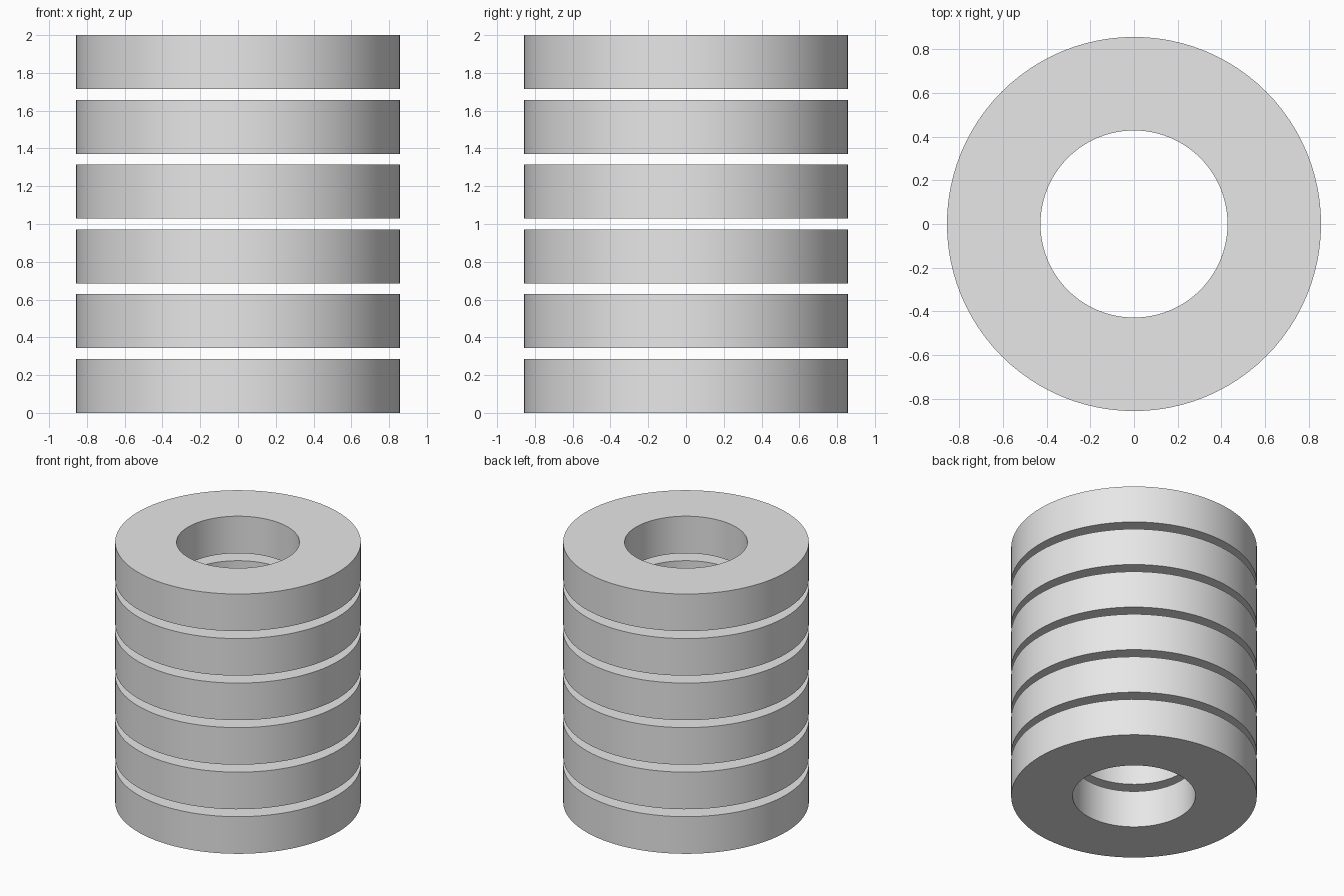
import bpy, bmesh, math

cube = bpy.data.objects.get("Cube")
if cube:
    bpy.data.objects.remove(cube, do_unlink=True)

COUNT = 6
GAP = 2 / 35                # ring height is five gaps
HEIGHT = 5 * GAP
OUTER, INNER = 15 * GAP, 7.5 * GAP
SEGMENTS = 96

grey = bpy.data.materials.new("light_grey")
grey.use_nodes = True
grey.diffuse_color = (0.8, 0.8, 0.8, 1)
grey.node_tree.nodes["Principled BSDF"].inputs["Base Color"].default_value = (0.8, 0.8, 0.8, 1)


def ring_mesh():
    """Rectangular section revolved around z."""
    bm = bmesh.new()
    profile = [(INNER, 0), (OUTER, 0), (OUTER, HEIGHT), (INNER, HEIGHT)]
    verts = [bm.verts.new((r, 0, z)) for r, z in profile]
    edges = [bm.edges.new((verts[i], verts[(i + 1) % 4])) for i in range(4)]
    bmesh.ops.spin(bm, geom=verts + edges, cent=(0, 0, 0), axis=(0, 0, 1),
                   angle=math.tau, steps=SEGMENTS, use_merge=True)
    bmesh.ops.remove_doubles(bm, verts=bm.verts, dist=1e-5)
    bmesh.ops.recalc_face_normals(bm, faces=bm.faces)
    mesh = bpy.data.meshes.new("ring")
    bm.to_mesh(mesh)
    bm.free()
    mesh.materials.append(grey)
    return mesh


# Stack of identical, evenly spaced rings
mesh = ring_mesh()
for i in range(COUNT):
    ring = bpy.data.objects.new(f"ring_{i + 1}", mesh)
    ring.location.z = i * (HEIGHT + GAP)
    bpy.context.collection.objects.link(ring)

# Smooth walls, sharp rims
bpy.ops.object.select_all(action='DESELECT')
ring.select_set(True)
bpy.context.view_layer.objects.active = ring
bpy.ops.object.shade_smooth_by_angle(angle=math.radians(30))
